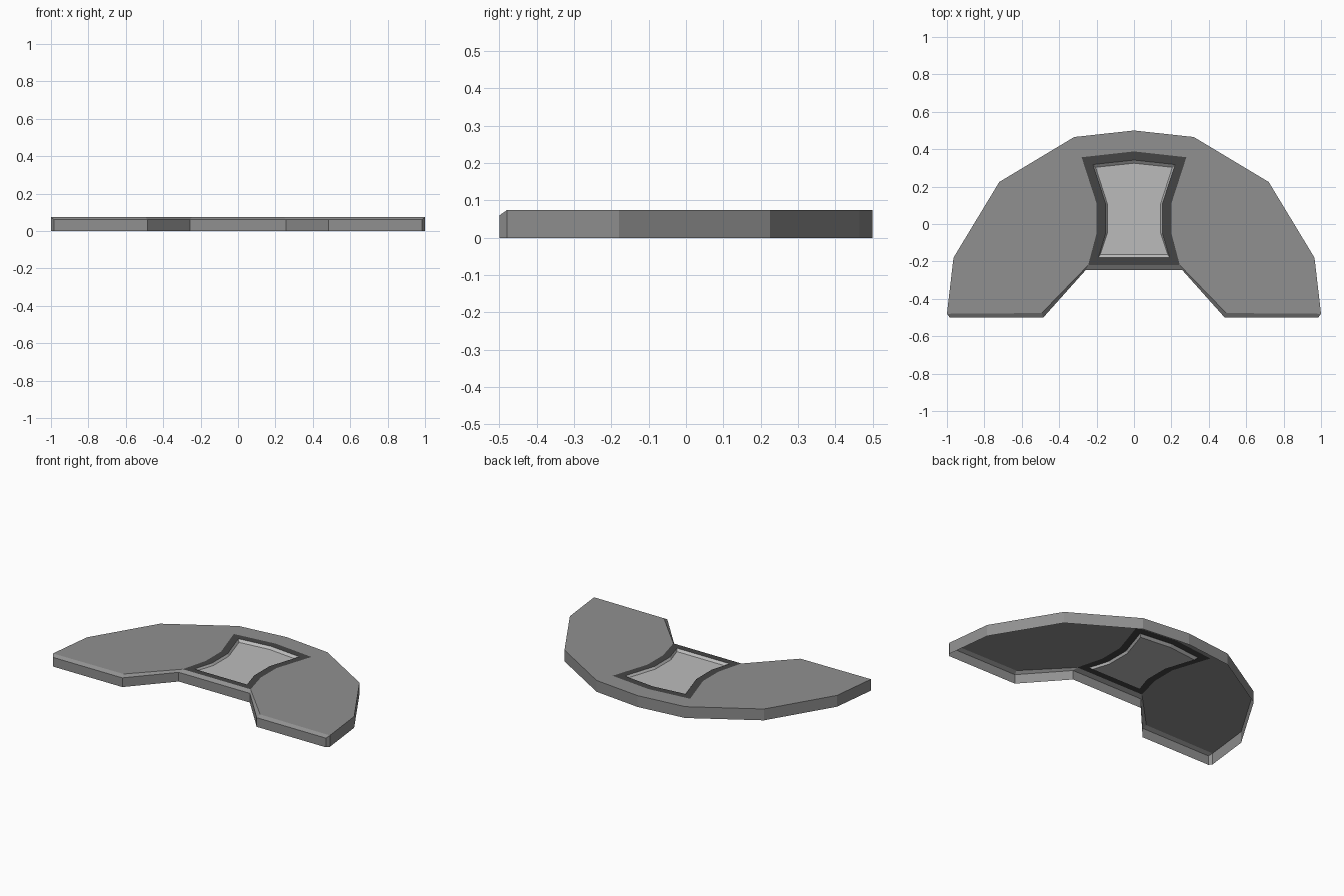
import bpy

if "Cube" in bpy.data.objects:
    bpy.data.objects.remove(bpy.data.objects["Cube"], do_unlink=True)

TOP, EAVE, FLOOR = 0.074, 0.06, 0.06


def material(name, value):
    mat = bpy.data.materials.new(name)
    mat.use_nodes = True
    color = (value, value, value, 1)
    mat.diffuse_color = color
    mat.node_tree.nodes["Principled BSDF"].inputs["Base Color"].default_value = color
    return mat


def at(points, z):
    return [(x, y, z) for x, y in points]


def strip(lower, upper):
    """Quads joining two paths of equal length."""
    return [[lower[i], lower[i + 1], upper[i + 1], upper[i]]
            for i in range(len(lower) - 1)]


def half_part(name, polygons, mat):
    """Build the +x half from polygons and mirror it across x = 0."""
    verts = list(dict.fromkeys(p for poly in polygons for p in poly))
    index = {p: i for i, p in enumerate(verts)}
    mesh = bpy.data.meshes.new(name)
    mesh.from_pydata(verts, [], [[index[p] for p in poly] for poly in polygons])
    mesh.materials.append(mat)
    obj = bpy.data.objects.new(name, mesh)
    bpy.context.collection.objects.link(obj)
    obj.modifiers.new("Mirror", 'MIRROR').use_clip = True
    return obj


# Half outlines, running from the front centre round to the back centre
front_top = at([(0, -0.22), (0.245, -0.22), (0.493, -0.476), (1, -0.48)], TOP)
front_eave = at([(0, -0.245), (0.257, -0.245), (0.485, -0.5), (0.985, -0.5)], EAVE)
back_top = at([(1, -0.48), (0.965, -0.18), (0.72, 0.225), (0.32, 0.465), (0, 0.5)], TOP)
frame_outer = at([(0.245, -0.22), (0.2, -0.05), (0.2, 0.11), (0.28, 0.357), (0, 0.388)], TOP)
frame_inner = at([(0.19, -0.178), (0.152, -0.05), (0.152, 0.11), (0.22, 0.318), (0, 0.342)], TOP)
panel_floor = at([(0.18, -0.163), (0.143, -0.05), (0.143, 0.11), (0.205, 0.303), (0, 0.325)], FLOOR)

# Open-bottomed roof body: top, front chamfer and outer walls
rim = front_eave + back_top
ground = [(x, y, 0) for x, y, z in rim]
half_part("roof_body",
          [front_top[1:] + back_top[1:] + frame_outer[:0:-1]]
          + strip(front_eave, front_top) + strip(ground, rim),
          material("mid grey", 0.28))

# Dark frame around the window, reaching the front edge
outer_ring = [front_top[0]] + frame_outer
inner_ring = [(0, -0.178, TOP)] + frame_inner
half_part("window_frame", strip(outer_ring, inner_ring), material("dark grey", 0.06))

# Shallow recessed window panel with sloping sides
floor_ring = [(0, -0.163, FLOOR)] + panel_floor
half_part("window_panel", strip(inner_ring, floor_ring) + [floor_ring],
          material("light grey", 0.5))
